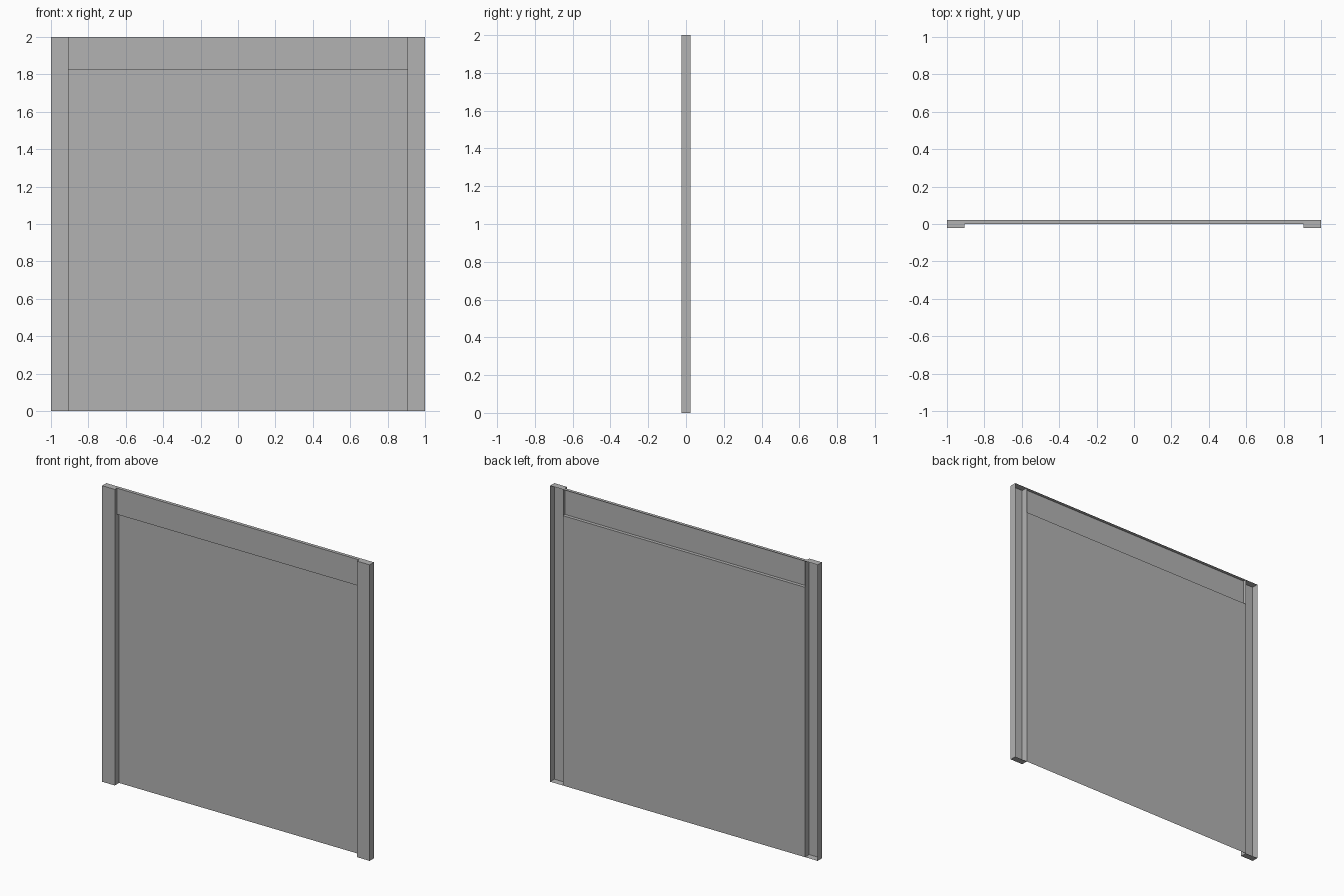
import bpy
import bmesh
from mathutils import Matrix

cube = bpy.data.objects.get("Cube")
if cube:
    bpy.data.objects.remove(cube, do_unlink=True)

HEIGHT = 2.0
HALF_WIDTH = 1.0
INNER = 0.905        # inner edge of the posts
HALF_DEPTH = 0.0225
HEADER_Z = 1.823     # underside of the header

grey = bpy.data.materials.new("grey")
grey.use_nodes = True
colour = (0.45, 0.45, 0.45, 1.0)
grey.diffuse_color = colour
grey.node_tree.nodes["Principled BSDF"].inputs["Base Color"].default_value = colour


def add_object(name, bm):
    mesh = bpy.data.meshes.new(name)
    bm.to_mesh(mesh)
    bm.free()
    mesh.materials.append(grey)
    obj = bpy.data.objects.new(name, mesh)
    bpy.context.collection.objects.link(obj)
    return obj


def folded_sheet(name, profile):
    """Thin sheet: a (y, z) profile swept between the two posts."""
    bm = bmesh.new()
    rows = [[bm.verts.new((x, y, z)) for x in (-INNER, INNER)] for y, z in profile]
    for low, high in zip(rows, rows[1:]):
        bm.faces.new((low[0], low[1], high[1], high[0]))
    return add_object(name, bm)


def channel_post(name, side):
    """Upright box shell, open at the back."""
    bm = bmesh.new()
    width = HALF_WIDTH - INNER
    place = Matrix.Translation((side * (HALF_WIDTH + INNER) / 2, 0, HEIGHT / 2))
    size = Matrix.Diagonal((width, 2 * HALF_DEPTH, HEIGHT, 1))
    bmesh.ops.create_cube(bm, size=1, matrix=place @ size)
    bm.normal_update()
    back = [f for f in bm.faces if f.normal.y > 0.9]
    bmesh.ops.delete(bm, geom=back, context='FACES')
    return add_object(name, bm)


# Side posts
for name, side in (("left_post", 1), ("right_post", -1)):
    channel_post(name, side)

# Main panel, set at the back, with the ledge that meets the header
folded_sheet("main_panel", [(HALF_DEPTH, 0), (HALF_DEPTH, HEADER_Z), (0, HEADER_Z)])

# Header, set halfway forward, with its top cap
folded_sheet("header", [(0, HEADER_Z), (0, HEIGHT), (HALF_DEPTH, HEIGHT)])
